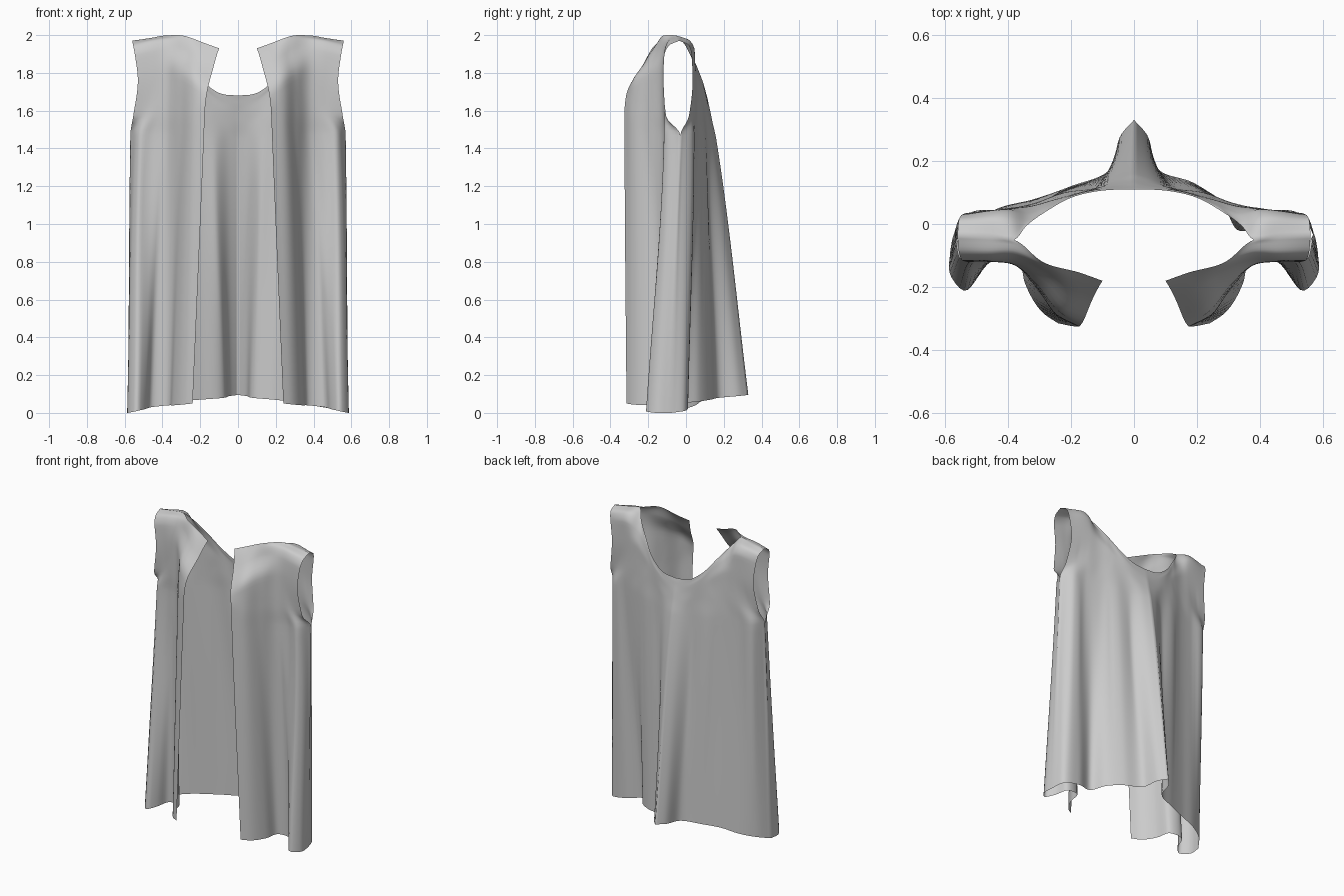
import bpy, bmesh
from mathutils import Vector

SEGS = [28, 5, 6, 5, 5, 5]   # mesh rows between key curves, hem to shoulder
NF, NB, NS = 36, 52, 13      # columns: front panel, half back, shared shoulder seam
CHEST = SEGS[0]


def spline(pts, counts=None, n=0, monotone=False):
    """Hermite curve through pts: evenly n steps, or counts steps per segment."""
    p = [Vector(q) for q in pts]
    h = [max((b - a).length, 1e-5) for a, b in zip(p, p[1:])]
    d = [(b - a) / k for a, b, k in zip(p, p[1:], h)]
    m = [d[0]]
    for i in range(1, len(d)):
        a, b = d[i - 1], d[i]
        if monotone:
            m.append(Vector([2 * s * t / (s + t) if s * t > 1e-12 else 0 for s, t in zip(a, b)]))
        else:
            m.append((a * h[i] + b * h[i - 1]) / (h[i] + h[i - 1]))
    m.append(d[-1])

    def at(i, t):
        return (p[i] * (2*t**3 - 3*t*t + 1) + m[i] * h[i] * (t**3 - 2*t*t + t)
                + p[i+1] * (3*t*t - 2*t**3) + m[i+1] * h[i] * (t**3 - t*t))
    if counts:
        return [at(i, j / c) for i, c in enumerate(counts) for j in range(c)] + [p[-1]]
    out, total = [], sum(h)
    for k in range(n + 1):
        s, i = total * k / n, 0
        while i < len(h) - 1 and s > h[i]:
            s -= h[i]
            i += 1
        out.append(at(i, min(s / h[i], 1)))
    return out


def panel(rows, n):
    keys = [spline(r, n=n) for r in rows]
    cols = [spline([k[c] for k in keys], counts=SEGS, monotone=True) for c in range(n + 1)]
    return [list(r) for r in zip(*cols)]


# Front panel curves, opening edge to side seam / armhole
front = [
    [(.24, -.315, .05), (.285, -.285, .045), (.345, -.19, .04), (.37, -.1, .04), (.46, -.09, .03),
     (.493, -.165, .02), (.535, -.212, .01), (.583, -.16, 0), (.582, -.08, 0)],
    [(.18, -.325, 1.47), (.245, -.29, 1.47), (.31, -.2, 1.47), (.38, -.125, 1.47), (.45, -.11, 1.47),
     (.52, -.115, 1.47), (.57, -.03, 1.47)],
    [(.175, -.325, 1.6), (.24, -.29, 1.6), (.31, -.2, 1.6), (.38, -.13, 1.6), (.46, -.115, 1.6), (.555, -.105, 1.57)],
    [(.165, -.315, 1.69), (.235, -.28, 1.74), (.31, -.19, 1.79), (.38, -.13, 1.8), (.46, -.12, 1.8), (.53, -.12, 1.76)],
    [(.13, -.235, 1.83), (.2, -.215, 1.86), (.28, -.155, 1.91), (.38, -.115, 1.92), (.46, -.115, 1.91), (.545, -.115, 1.89)],
    [(.112, -.2, 1.895), (.18, -.18, 1.92), (.29, -.13, 1.975), (.38, -.09, 1.98), (.46, -.09, 1.97), (.555, -.09, 1.945)],
    [(.1, -.18, 1.93), (.17, -.155, 1.955), (.29, -.12, 1.997), (.38, -.05, 1.997), (.46, -.04, 1.985), (.56, -.035, 1.97)],
]

# Back panel curves, centre to side seam / armhole; the two hems hang differently
hem_right = [(0, .33, .095), (.04, .285, .09), (.075, .175, .08), (.19, .13, .07), (.28, .065, .06),
             (.33, -.02, .05), (.45, .01, .03), (.56, -.01, .01), (.582, -.08, 0)]
hem_left = [(0, .33, .095), (.04, .285, .09), (.075, .175, .08), (.2, .12, .07), (.32, .078, .06),
            (.43, .05, .04), (.53, -.01, .02), (.582, -.08, 0)]
back = [
    [(0, .16, 1.45), (.05, .145, 1.45), (.12, .115, 1.45), (.22, .1, 1.46), (.32, .065, 1.47),
     (.42, .045, 1.47), (.52, .035, 1.47), (.57, -.03, 1.47)],
    [(0, .14, 1.54), (.06, .13, 1.54), (.14, .108, 1.56), (.24, .087, 1.59), (.33, .06, 1.6), (.4, .05, 1.6), (.555, .015, 1.57)],
    [(0, .13, 1.59), (.07, .12, 1.6), (.15, .105, 1.64), (.25, .078, 1.72), (.34, .055, 1.78), (.39, .05, 1.79), (.53, .035, 1.76)],
    [(0, .12, 1.635), (.08, .114, 1.645), (.165, .1, 1.7), (.26, .065, 1.8), (.345, .035, 1.88), (.39, .045, 1.91), (.545, .03, 1.89)],
    [(0, .115, 1.66), (.085, .11, 1.67), (.17, .095, 1.725), (.265, .055, 1.84), (.345, .01, 1.93), (.385, .015, 1.965), (.555, .015, 1.945)],
    [(0, .11, 1.68), (.09, .107, 1.69), (.18, .09, 1.75), (.27, .045, 1.86), (.345, -.01, 1.955),
     (.38, -.05, 1.997), (.46, -.04, 1.985), (.56, -.035, 1.97)],
]

bm = bmesh.new()


def add_grid(g, side):
    vs = [[bm.verts.new((p.x * side, p.y, p.z)) for p in r] for r in g]
    for a, b in zip(vs, vs[1:]):
        for i in range(len(a) - 1):
            q = (a[i], a[i+1], b[i+1], b[i])
            bm.faces.new(q)


for side, hem in ((1, hem_right), (-1, hem_left)):
    f, b = panel(front, NF), panel([hem] + back, NB)
    # Join side seam below the armhole, and the shoulder seam
    for r in range(CHEST + 1):
        f[r][-1] = b[r][-1] = (f[r][-1] + b[r][-1]) / 2
    for k in range(1, NS + 2):
        f[-1][-k] = b[-1][-k] = (f[-1][-k] + b[-1][-k]) / 2
    add_grid(f, side)
    add_grid(b, side)

bmesh.ops.remove_doubles(bm, verts=bm.verts, dist=.0005)
bmesh.ops.recalc_face_normals(bm, faces=bm.faces)
# Outside faces out: check the back centre
test = max(bm.faces, key=lambda q: q.calc_center_median().y)
if test.normal.y < 0:
    bmesh.ops.reverse_faces(bm, faces=bm.faces)
for q in bm.faces:
    q.smooth = True
me = bpy.data.meshes.new("sleeveless_vest")
bm.to_mesh(me)
bm.free()
bpy.context.collection.objects.link(bpy.data.objects.new("sleeveless_vest", me))
